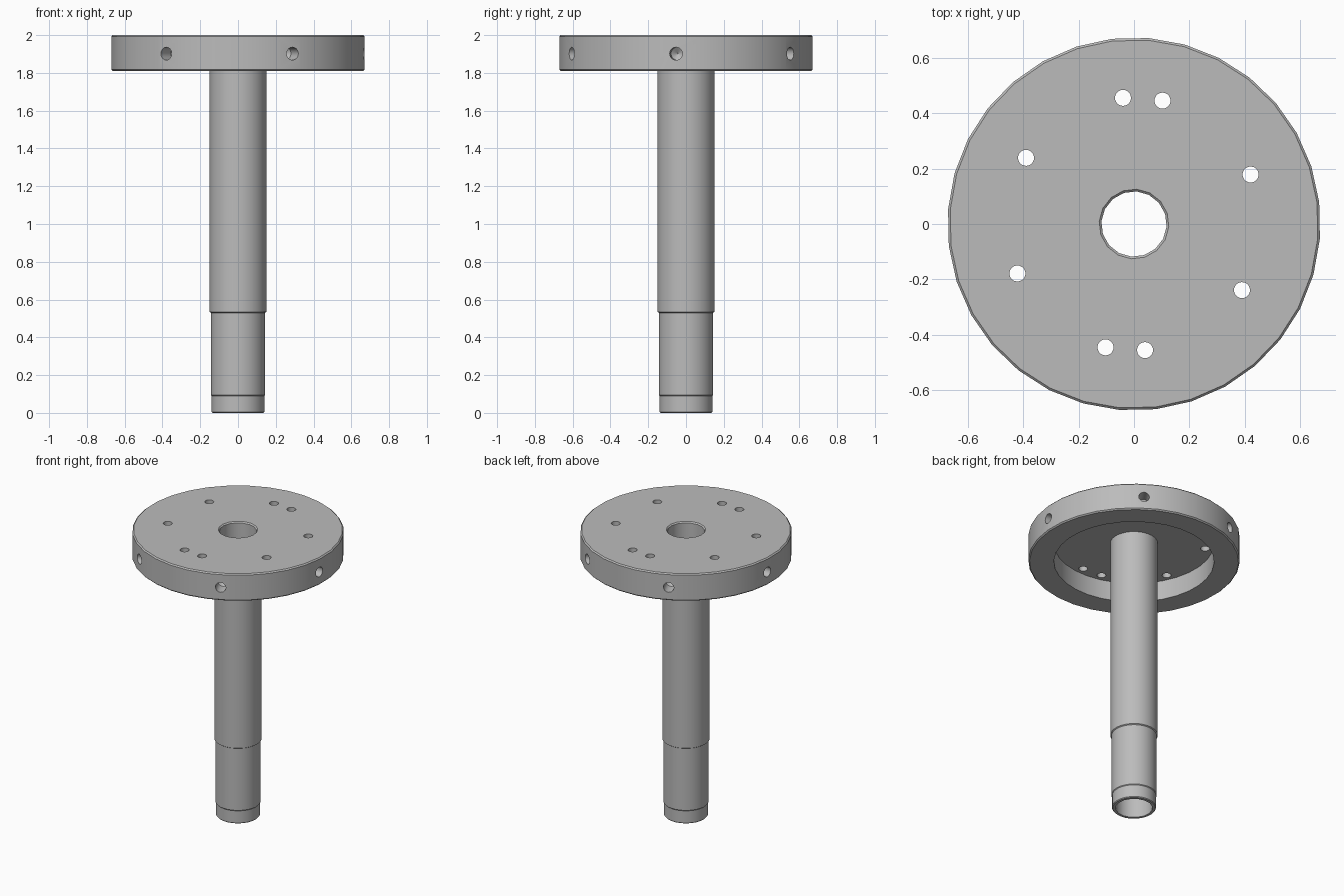
import bpy
import bmesh
from math import cos, sin, pi, radians
from mathutils import Matrix

cube = bpy.data.objects.get("Cube")
if cube:
    bpy.data.objects.remove(cube)

TURN = radians(-4.5)      # rotation of the part about its axis
TOP, RIM, CEILING = 2.0, 1.81, 1.945

steel = bpy.data.materials.new("grey_steel")
steel.use_nodes = True
colour = (0.5, 0.5, 0.5, 1)
steel.diffuse_color = colour
steel.node_tree.nodes["Principled BSDF"].inputs["Base Color"].default_value = colour


def lathe(bm, profile, sides, matrix):
    """Revolve (radius, height) points about z and cap both ends."""
    rings = []
    for r, z in profile:
        angles = [2 * pi * i / sides for i in range(sides)]
        rings.append([bm.verts.new(matrix @ Matrix.Translation((r * cos(a), r * sin(a), z)).translation)
                      for a in angles])
    for low, high in zip(rings, rings[1:]):
        for i in range(sides):
            j = (i + 1) % sides
            bm.faces.new((low[i], low[j], high[j], high[i]))
    bm.faces.new(rings[0][::-1])
    bm.faces.new(rings[-1])


def make_object(name, bm):
    bmesh.ops.recalc_face_normals(bm, faces=bm.faces[:])
    mesh = bpy.data.meshes.new(name)
    bm.to_mesh(mesh)
    bm.free()
    mesh.materials.append(steel)
    obj = bpy.data.objects.new(name, mesh)
    bpy.context.collection.objects.link(obj)
    return obj


def turned(name, profile, sides):
    bm = bmesh.new()
    lathe(bm, profile, sides, Matrix.Rotation(TURN, 4, 'Z'))
    return make_object(name, bm)


def cut(obj, cutter):
    """Subtract the cutter and keep the result as plain mesh."""
    mod = obj.modifiers.new("cut", 'BOOLEAN')
    mod.operation, mod.solver, mod.object = 'DIFFERENCE', 'EXACT', cutter
    bpy.context.view_layer.update()
    deps = bpy.context.evaluated_depsgraph_get()
    result = bpy.data.meshes.new_from_object(obj.evaluated_get(deps))
    obj.modifiers.clear()
    obj.data = result


# Flange disc with chamfered rims and a recess underneath
flange = turned("flange", [
    (0.51, CEILING), (0.51, RIM), (0.665, RIM), (0.673, RIM + 0.008),
    (0.673, TOP - 0.008), (0.665, TOP)], 32)

# Stepped shaft
shaft = turned("shaft", [
    (0.135, 0), (0.14, 0.005), (0.14, 0.09), (0.144, 0.095), (0.144, 0.53),
    (0.151, 0.535), (0.151, CEILING + 0.005)], 32)

# Central bore, flared at the top
bore = turned("bore_cutter", [
    (0.118, -0.1), (0.118, TOP - 0.008), (0.126, TOP), (0.126, TOP + 0.1)], 16)

# Bolt holes through the flange
bm = bmesh.new()
for degrees in (23, 77, 95, 148.5):
    for a in (radians(degrees), radians(degrees) + pi):
        place = Matrix.Translation((0.457 * cos(a), 0.457 * sin(a), 0))
        lathe(bm, [(0.029, 1.9), (0.029, 2.1)], 20, place)

# Blind holes with conical ends around the rim
for k in range(6):
    spin = Matrix.Rotation(TURN + k * pi / 3, 4, 'Z')
    place = spin @ Matrix.Translation((0, 0, 1.902)) @ Matrix.Rotation(pi / 2, 4, 'Y')
    lathe(bm, [(0.002, 0.555), (0.034, 0.58), (0.034, 0.75)], 20, place)
holes = make_object("hole_cutter", bm)

cut(flange, bore)
cut(shaft, bore)
cut(flange, holes)
for cutter in (bore, holes):
    bpy.data.objects.remove(cutter)

# Smooth round walls with crisp edges
for obj in (flange, shaft):
    bpy.ops.object.select_all(action='DESELECT')
    obj.select_set(True)
    bpy.context.view_layer.objects.active = obj
    bpy.ops.object.shade_smooth_by_angle(angle=radians(30))
